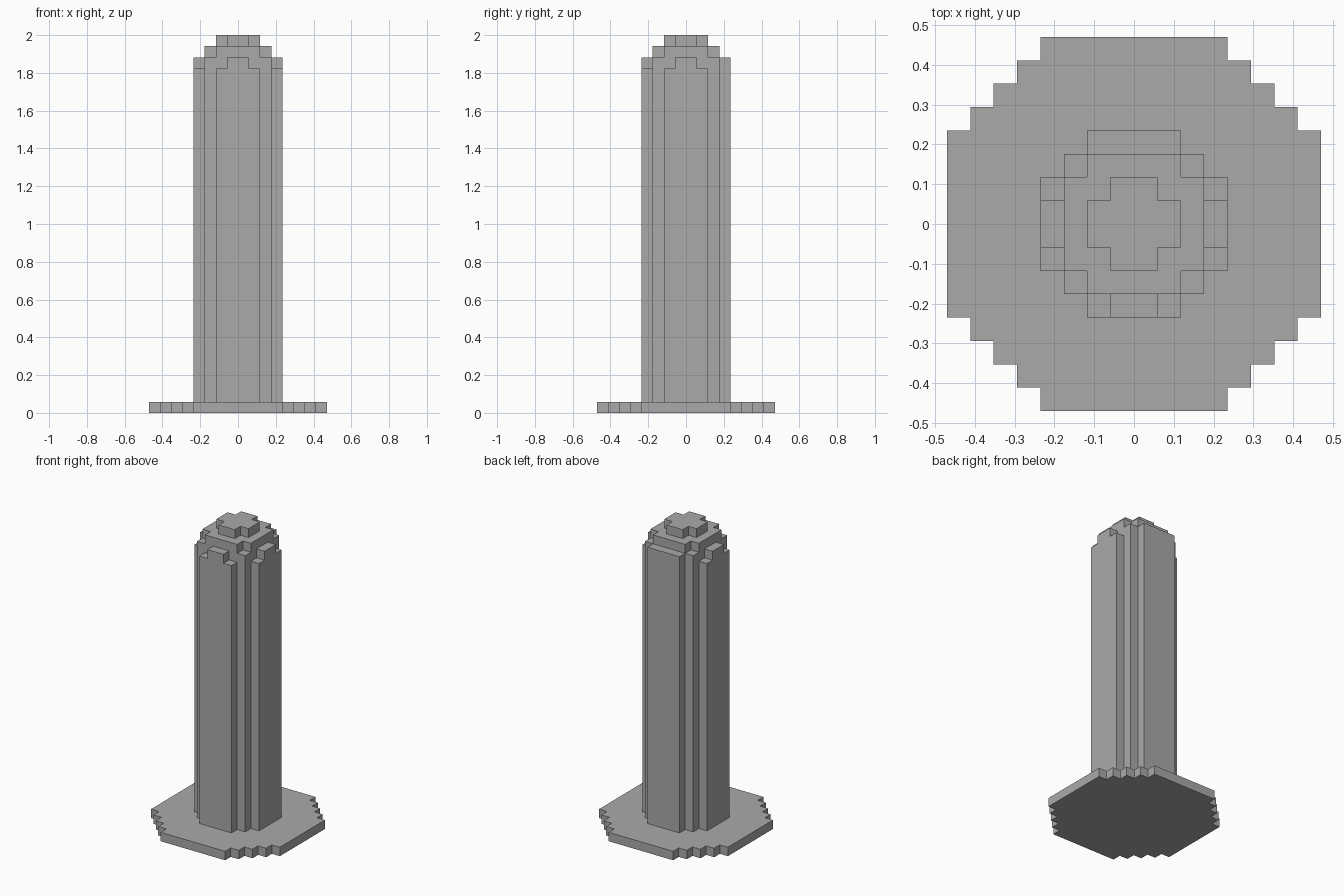
import bpy
import bmesh

cube = bpy.data.objects.get("Cube")
if cube:
    bpy.data.objects.remove(cube, do_unlink=True)

U = 2 / 34  # size of one block

stone = bpy.data.materials.new("grey stone")
stone.use_nodes = True
colour = (0.4, 0.4, 0.4, 1)
stone.diffuse_color = colour
stone.node_tree.nodes["Principled BSDF"].inputs["Base Color"].default_value = colour


def mirror_y(quarter):
    """Quarter outline (side to back) -> right half, front to back."""
    return [(x, -y) for x, y in reversed(quarter)] + quarter


def prism(name, half, bottom, top):
    """Extrude a right-half outline, mirrored in x, between two block levels."""
    outline = half + [(-x, y) for x, y in reversed(half)]
    bm = bmesh.new()
    face = bm.faces.new([bm.verts.new((x * U, y * U, bottom * U)) for x, y in outline])
    result = bmesh.ops.extrude_face_region(bm, geom=[face], use_keep_orig=True)
    raised = [v for v in result["geom"] if isinstance(v, bmesh.types.BMVert)]
    bmesh.ops.translate(bm, verts=raised, vec=(0, 0, (top - bottom) * U))
    bmesh.ops.recalc_face_normals(bm, faces=bm.faces)
    mesh = bpy.data.meshes.new(name)
    bm.to_mesh(mesh)
    bm.free()
    mesh.materials.append(stone)
    bpy.context.collection.objects.link(bpy.data.objects.new(name, mesh))


# Round stepped foot plate
foot = [(8, 4)]
for i in range(4):
    foot += [(7 - i, 4 + i), (7 - i, 5 + i)]
prism("foot_plate", mirror_y(foot), 0, 1)

# Tall ribbed column
prism("column_shaft", mirror_y([(4, 2), (3, 2), (3, 3), (2, 3), (2, 4)]), 1, 31)

# Crown course: ribs narrow on the front and sides, full width at the back
crown = [(1, -4), (1, -3), (3, -3), (3, -1), (4, -1),
         (4, 1), (3, 1), (3, 3), (2, 3), (2, 4)]
prism("crown_course", crown, 31, 32)

# Two cross-shaped cap steps
for name, arm, width, level in (("lower_cap", 3, 2, 32), ("upper_cap", 2, 1, 33)):
    prism(name, mirror_y([(arm, width), (width, width), (width, arm)]), level, level + 1)
